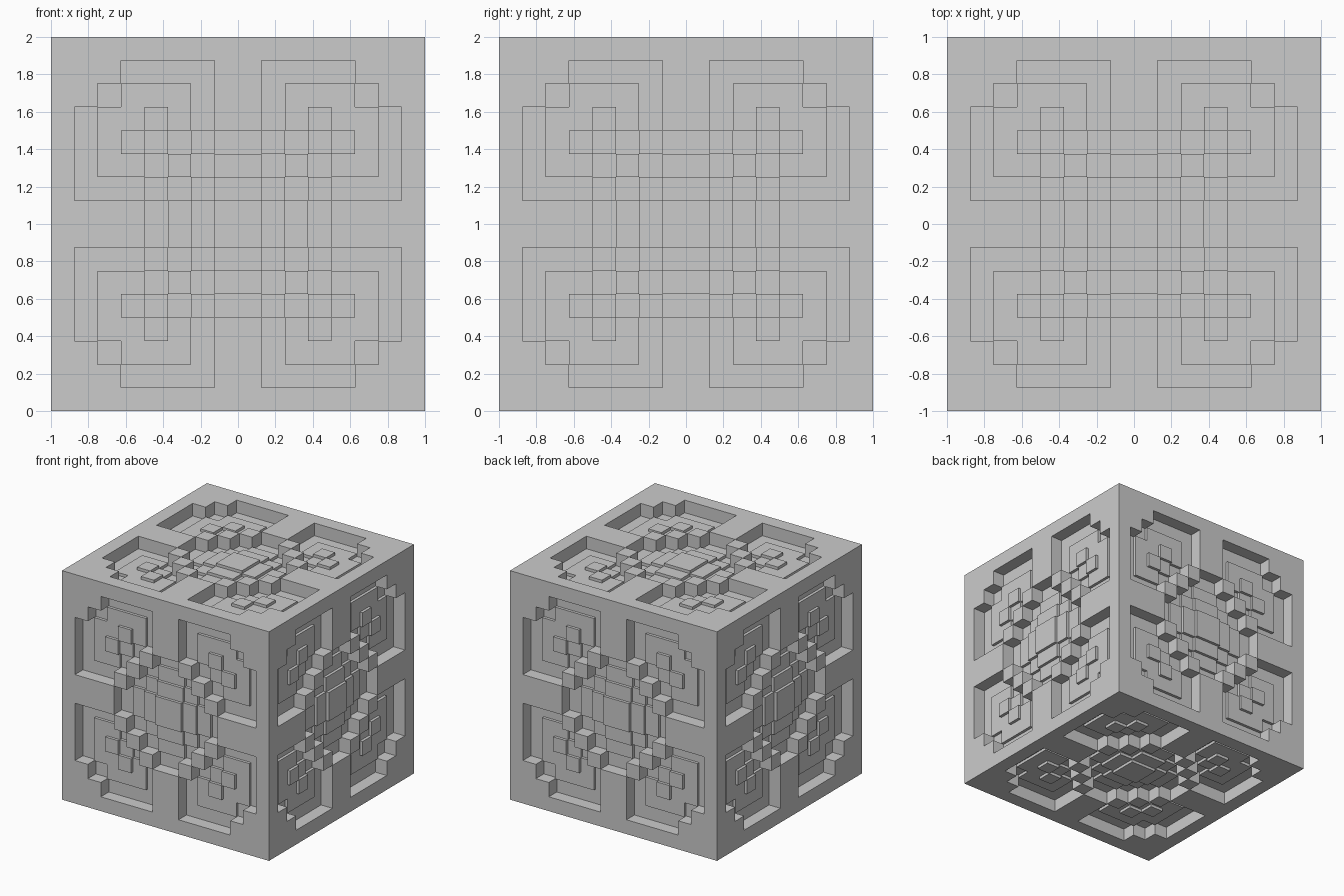
import bpy, bmesh
from math import radians
from mathutils import Matrix, Vector

if "Cube" in bpy.data.objects:
    bpy.data.objects.remove(bpy.data.objects["Cube"], do_unlink=True)

HALF = 8                # cells from the middle of a side to its edge
CELL = 1 / HALF
FLOOR, STEP = 0.11, 0.025

stone = bpy.data.materials.new("plain_grey")
stone.use_nodes = True
grey = (0.6, 0.6, 0.6, 1)
stone.diffuse_color = grey
stone.node_tree.nodes["Principled BSDF"].inputs["Base Color"].default_value = grey


def carved(i, j):
    """Stepped diamond in the middle, stepped pocket in each quarter."""
    corner = 1 <= min(i, j) and max(i, j) <= 6 and 5 <= i + j <= 10
    return i + j <= 3 or corner


def terrace_levels():
    """Terrace number of each cell in a quarter, counted from the pocket walls."""
    cells = [(i, j) for i in range(HALF) for j in range(HALF)]
    level = {c: 9 if carved(*c) else 0 for c in cells}
    for _ in range(HALF):
        for i, j in cells:
            if level[i, j]:
                around = [(i + 1, j), (abs(i - 1), j), (i, j + 1), (i, abs(j - 1))]
                level[i, j] = 1 + min(level[c] for c in around)
    level[4, 4] = 2     # notch that leaves two separate arms
    return level


LEVEL = terrace_levels()


def height(a, b):
    """Height of a cell, mirrored from one quarter to the whole side."""
    i, j = (k if k >= 0 else -k - 1 for k in (a, b))
    if max(i, j) >= HALF or LEVEL[i, j] == 0:
        return 1.0
    return 1 - FLOOR + STEP * (LEVEL[i, j] - 1)


def add_side(bm, turn):
    """Carved relief on one side of the block."""
    def quad(*points):
        bm.faces.new([bm.verts.new(turn @ Vector(p)) for p in points])

    for a in range(-HALF, HALF):
        for b in range(-HALF, HALF):
            x0, x1, y0, y1 = (k * CELL for k in (a, a + 1, b, b + 1))
            h, hx, hy = height(a, b), height(a + 1, b), height(a, b + 1)
            quad((x0, y0, h), (x1, y0, h), (x1, y1, h), (x0, y1, h))
            if abs(h - hx) > STEP / 2:
                quad((x1, y0, h), (x1, y0, hx), (x1, y1, hx), (x1, y1, h))
            if abs(h - hy) > STEP / 2:
                low, high = min(h, hy), max(h, hy)
                quad((x0, y1, low), (x1, y1, low), (x1, y1, high), (x0, y1, high))
                if hy < h:
                    bm.faces.ensure_lookup_table()
                    bm.faces[-1].normal_flip()
            if hx > h:
                wall = [f for f in list(bm.faces)[-2:]]
                for f in wall:
                    f.normal_update()
                    if abs((turn.inverted() @ f.normal).x) > 0.5:
                        f.normal_update()


# All six sides share the same relief
bm = bmesh.new()
turns = [Matrix.Rotation(radians(90 * k), 3, 'X') for k in range(4)]
turns += [Matrix.Rotation(radians(s * 90), 3, 'Y') for s in (-1, 1)]
for turn in turns:
    add_side(bm, turn)
bmesh.ops.remove_doubles(bm, verts=bm.verts[:], dist=0.0005)
bmesh.ops.recalc_face_normals(bm, faces=bm.faces[:])

mesh = bpy.data.meshes.new("carved_block")
bm.to_mesh(mesh)
bm.free()
mesh.materials.append(stone)
block = bpy.data.objects.new("carved_block", mesh)
block.location.z = 1
bpy.context.collection.objects.link(block)
